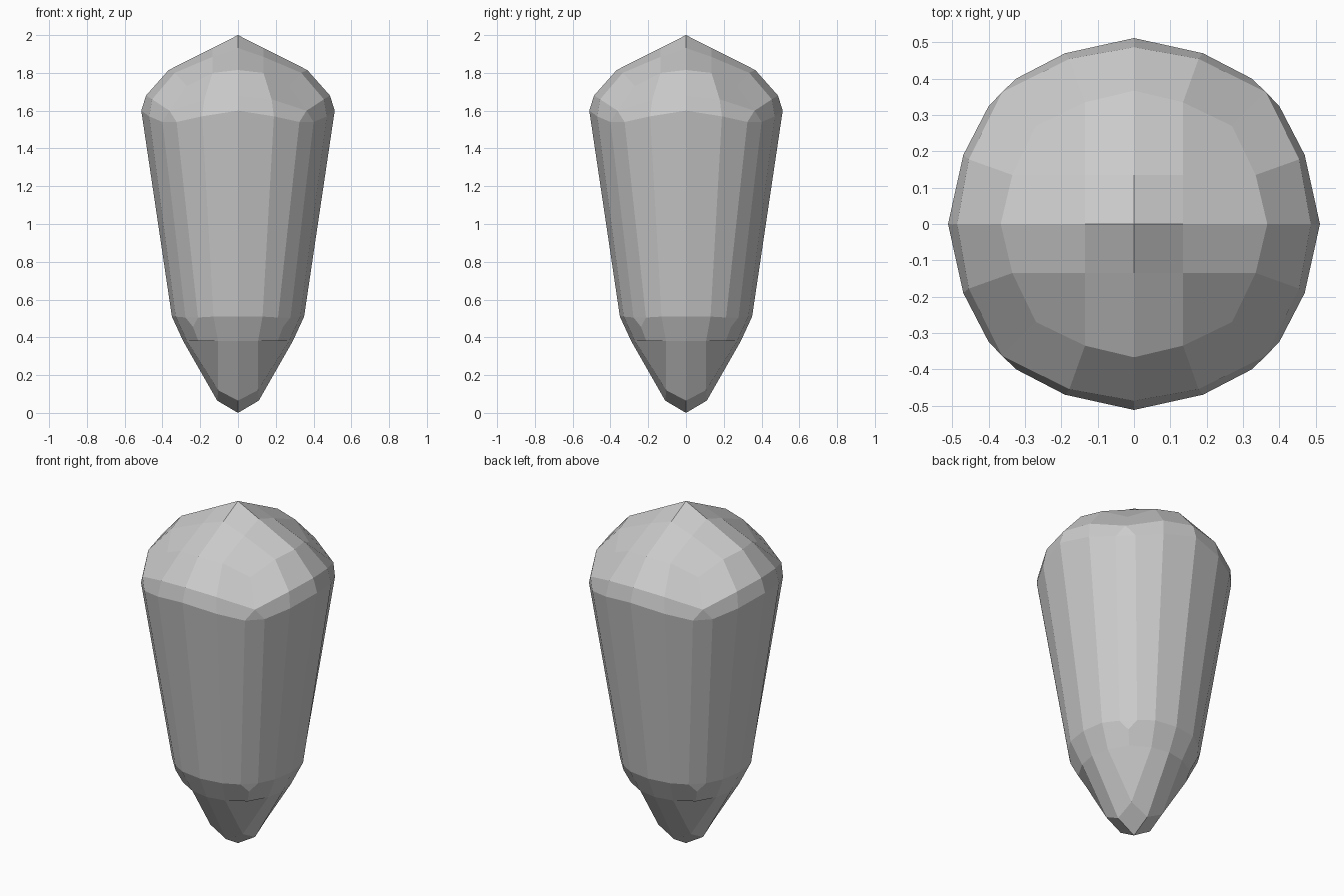
import bpy, bmesh
from mathutils import Matrix, Vector

if "Cube" in bpy.data.objects:
    bpy.data.objects.remove(bpy.data.objects["Cube"])

# Key points of one eighth of the body (between the +x axis and the diagonal)
P = {
    'top': (0, 0, 2.0),
    'a0': (0.135, 0, 1.932), 'a1': (0.135, 0.135, 1.885),            # cap centre
    'b0': (0.367, 0, 1.815), 'b1': (0.335, 0.135, 1.80), 'b2': (0.27, 0.27, 1.73),
    'c0': (0.487, 0, 1.68), 'c1': (0.455, 0.178, 1.66), 'c2': (0.363, 0.363, 1.60),
    'd0': (0.512, 0, 1.60), 'd1': (0.47, 0.19, 1.57), 'd2': (0.40, 0.325, 1.54),
    'e0': (0.35, 0, 0.51), 'e1': (0.33, 0.13, 0.51), 'e2': (0.278, 0.212, 0.505),
    'k': (0.238, 0.238, 0.455),                                     # lower corner
    'f0': (0.29, 0, 0.38), 'f1': (0.27, 0.106, 0.38), 'f2': (0.21, 0.21, 0.38),
    'g0': (0.11, 0, 0.065), 'g1': (0.105, 0.105, 0.12),              # tip
    'tip': (0, 0, 0),
}

# Faces repeated on both sides of the diagonal
HALF = ["a0 b0 b1 a1", "b0 c0 c1 b1", "b1 c1 c2 b2", "c0 d0 d1 c1", "c1 d1 d2 c2",
        "d0 e0 e1 d1", "d1 e1 e2 d2", "e0 f0 f1 e1", "e1 f1 f2 k e2", "f0 g0 g1 f1"]
# Faces crossing the diagonal; ' marks the mirrored point
CROSS = ["top a0 a1 a0'", "a1 b1 b2 b1'", "c2 d2 d2'", "d2 e2 e2' d2'",
         "e2 k e2'", "f1 g1 f1' f2", "g0 tip g0' g1"]


def point(name, flip):
    if name.endswith("'"):
        name, flip = name[:-1], not flip
    x, y, z = P[name]
    return Vector((y, x, z) if flip else (x, y, z))


# Build a quarter, turn it four times, and weld the seams
bm = bmesh.new()
faces = [(f, False) for f in HALF + CROSS] + [(f, True) for f in HALF]
for turn in range(4):
    rot = Matrix.Rotation(turn * 1.5707963, 3, 'Z')
    for face, flip in faces:
        bm.faces.new([bm.verts.new(rot @ point(n, flip)) for n in face.split()])
bmesh.ops.remove_doubles(bm, verts=bm.verts, dist=0.001)
bmesh.ops.recalc_face_normals(bm, faces=bm.faces)

mesh = bpy.data.meshes.new("faceted_bud")
bm.to_mesh(mesh)
bm.free()
bpy.context.collection.objects.link(bpy.data.objects.new("faceted_bud", mesh))
